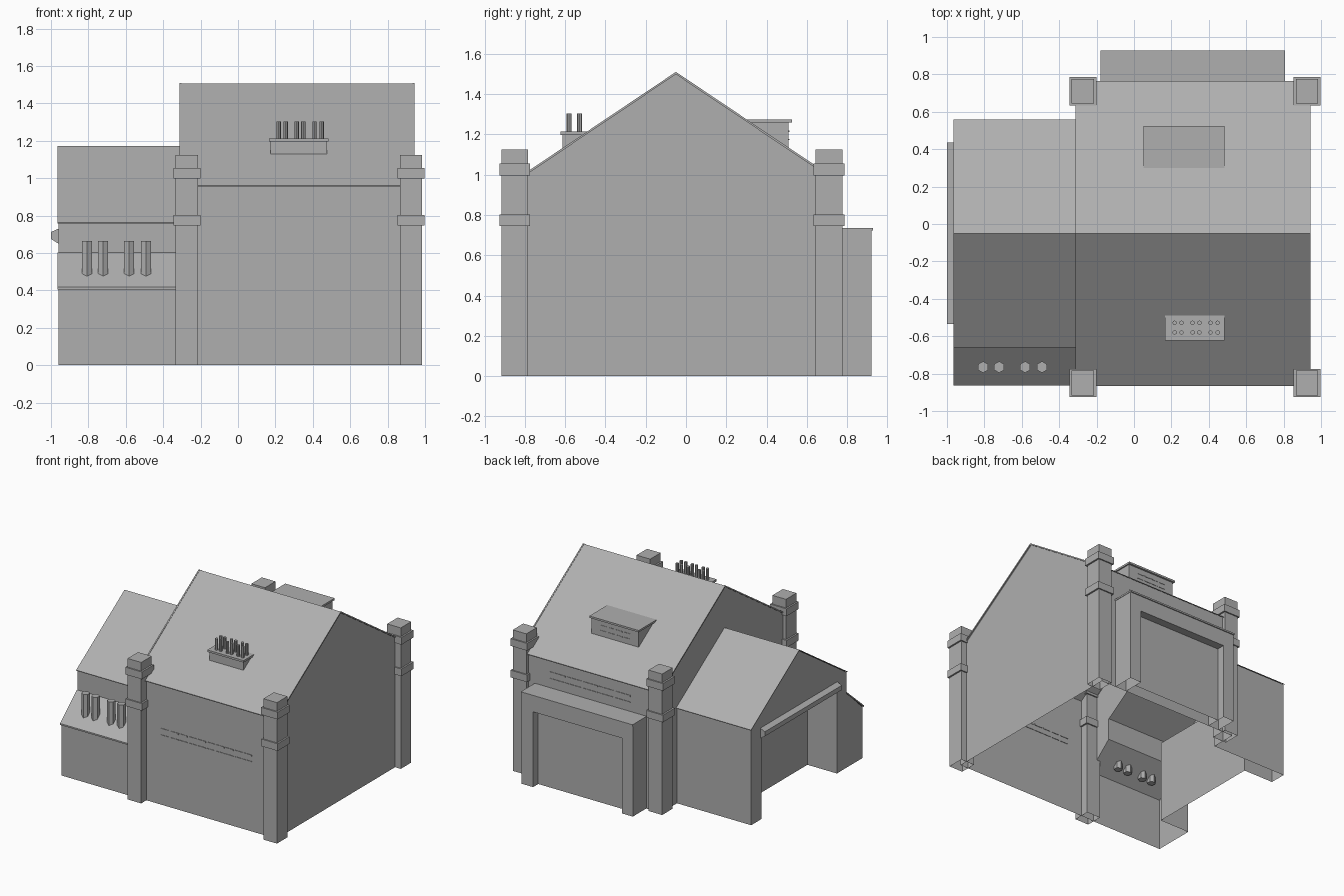
import bpy, bmesh, math

if "Cube" in bpy.data.objects:
    bpy.data.objects.remove(bpy.data.objects["Cube"])

grey = bpy.data.materials.new("stone_grey")
grey.diffuse_color = (.43, .43, .43, 1)
grey.use_nodes = True
grey.node_tree.nodes["Principled BSDF"].inputs["Base Color"].default_value = grey.diffuse_color


def make(name, verts, faces):
    me = bpy.data.meshes.new(name)
    me.from_pydata(verts, [], faces)
    me.materials.append(grey)
    bm = bmesh.new()
    bm.from_mesh(me)
    bmesh.ops.recalc_face_normals(bm, faces=bm.faces)
    bm.to_mesh(me)
    bm.free()
    ob = bpy.data.objects.new(name, me)
    bpy.context.collection.objects.link(ob)
    return ob


def box(name, x0, x1, y0, y1, z0, z1, open_bottom=False):
    v = [(x, y, z) for z in (z0, z1) for x, y in ((x0, y0), (x1, y0), (x1, y1), (x0, y1))]
    f = [(4, 5, 6, 7), (0, 1, 5, 4), (1, 2, 6, 5), (2, 3, 7, 6), (3, 0, 4, 7)]
    if not open_bottom:
        f.append((3, 2, 1, 0))
    return make(name, v, f)


def prism(name, prof, x0, x1, caps=True, closed=True):
    """Sweep a y-z profile along x."""
    n = len(prof)
    v = [(x, y, z) for x in (x0, x1) for y, z in prof]
    f = [(i, (i + 1) % n, n + (i + 1) % n, n + i) for i in range(n if closed else n - 1)]
    if caps:
        f += [tuple(range(n))[::-1], tuple(range(n, 2 * n))]
    return make(name, v, f)


def panel_x(name, x, prof):
    return make(name, [(x, y, z) for y, z in prof], [tuple(range(len(prof)))])


def slab(name, path, t, x0, x1):
    """Thin roof following a y-z path, thickness t downwards."""
    return prism(name, path + [(y, z - t) for y, z in reversed(path)], x0, x1)


def tube(name, x, y, z0, z1, r, sides):
    bpy.ops.mesh.primitive_cone_add(vertices=sides, radius1=r, radius2=r, depth=z1 - z0,
                                    location=(x, y, (z0 + z1) / 2))
    bpy.context.object.name = name
    bpy.context.object.data.materials.append(grey)


def slats(name, cx, width, n, y, rows, out):
    """Rows of thin dashes running through a wall."""
    step = width / n
    for z, h in rows:
        for i in range(n):
            x = cx - width / 2 + i * step
            box(name, x + .004, x + step - .008, y - out, y + out, z - h / 2, z + h / 2)


# main hall: front and back walls, right gable, left gable cut around the wing
L, R, F, B = -.305, .935, -.85, .75
for nm, y in (("hall_front_wall", F), ("hall_back_wall", B)):
    make(nm, [(L, y, 0), (R, y, 0), (R, y, .963), (L, y, .963)], [(0, 1, 2, 3)])
panel_x("hall_right_gable", R, [(F, 0), (B, 0), (B, .963), (-.05, 1.5), (F, .963)])
panel_x("hall_left_gable", L, [(F, .41), (-.65, .6), (-.65, .76), (-.05, 1.16), (.55, .76),
                               (.55, 0), (B, 0), (B, .963), (-.05, 1.5), (F, .963)])
roof = [(-.865, .96), (-.05, 1.507), (.765, .96)]
slab("hall_roof", roof, .006, -.308, .942)
for x0, x1 in ((-.312, -.302), (.934, .944)):
    slab("gable_coping", [(y, z + .003) for y, z in roof], .012, x0, x1)

# corner pillars with two bands
for cx in (-.273, .925):
    for cy in (-.85, .71):
        box("pillar", cx - .06, cx + .06, cy - .066, cy + .066, 0, 1.124, True)
        for z0, z1 in ((.746, .803), (.997, 1.055)):
            box("pillar_band", cx - .073, cx + .073, cy - .076, cy + .076, z0, z1)

# side wing with a lean-to at the front
W = -.96
prism("wing_walls_back", [(.55, 0), (.55, .763)], W, L, False, False)
prism("wing_walls_front", [(-.855, 0), (-.855, .41)], W, L, False, False)
prism("wing_upper_front", [(-.65, .59), (-.65, .763)], W, L, False, False)
panel_x("wing_end_wall", W, [(-.855, 0), (-.53, 0), (-.53, .65), (.42, .65), (.42, 0), (.55, 0),
                             (.55, .763), (-.05, 1.164), (-.65, .763), (-.65, .595), (-.855, .405)])
slab("wing_roof", [(-.66, .764), (-.05, 1.172), (.56, .764)], .005, -.966, L)
slab("lean_to_roof", [(-.65, .603), (-.864, .417)], .012, -.966, L)

# recessed doorway in the wing end, with a beam above
D = -.70
make("wing_doorway",
     [(x, y, z) for x in (W, D) for y, z in ((-.53, 0), (-.53, .65), (.42, .65), (.42, 0))],
     [(0, 1, 5, 4), (1, 2, 6, 5), (2, 3, 7, 6), (4, 5, 6, 7)])
beam = [(W, .73), (-1, .712), (-1, .675), (W, .65)]
make("door_beam", [(x, y, z) for y in (-.535, .435) for x, z in beam],
     [(0, 1, 2, 3), (7, 6, 5, 4)] + [(i, (i + 1) % 4, 4 + (i + 1) % 4, 4 + i) for i in range(4)])

# hexagonal exhaust pipes on the lean-to
for x in (-.807, -.721, -.582, -.492):
    tube("exhaust_pipe", x, -.765, .455, .665, .031, 6)

# rear portal: legs, lintel, recessed door and cap
for x0, x1 in ((-.175, -.08), (.705, .805)):
    box("portal_leg", x0, x1, B, .92, 0, .725, True)
box("portal_lintel", -.08, .705, B, .92, .6, .725)
make("portal_door", [(-.08, .855, 0), (.705, .855, 0), (.705, .855, .6), (-.08, .855, .6)],
     [(0, 1, 2, 3)])
box("portal_cap", -.178, .808, B, .928, .723, .736)

# chimney stack with two rows of pots
prism("chimney_base", [(-.612, 1.12), (-.612, 1.2), (-.5, 1.2)], .175, .477)
box("chimney_plate", .165, .485, -.622, -.482, 1.197, 1.213)
for x in (.217, .254, .313, .35, .409, .447):
    for y in (-.58, -.528):
        tube("chimney_pot", x, y, 1.2, 1.303, .012, 8)

# rear dormer vent
prism("dormer", [(.3, 1.26), (.51, 1.26), (.51, 1.12)], .06, .475)
box("dormer_roof", .05, .485, .29, .525, 1.258, 1.273)

# slatted vent strips
slats("front_vent", .32, .81, 10, F, ((.604, .012), (.556, .005)), .004)
slats("back_vent", .32, .72, 5, B, ((.86, .01), (.81, .005)), .004)
slats("dormer_vent", .268, .27, 4, .51, ((1.215, .008), (1.175, .005)), .003)
